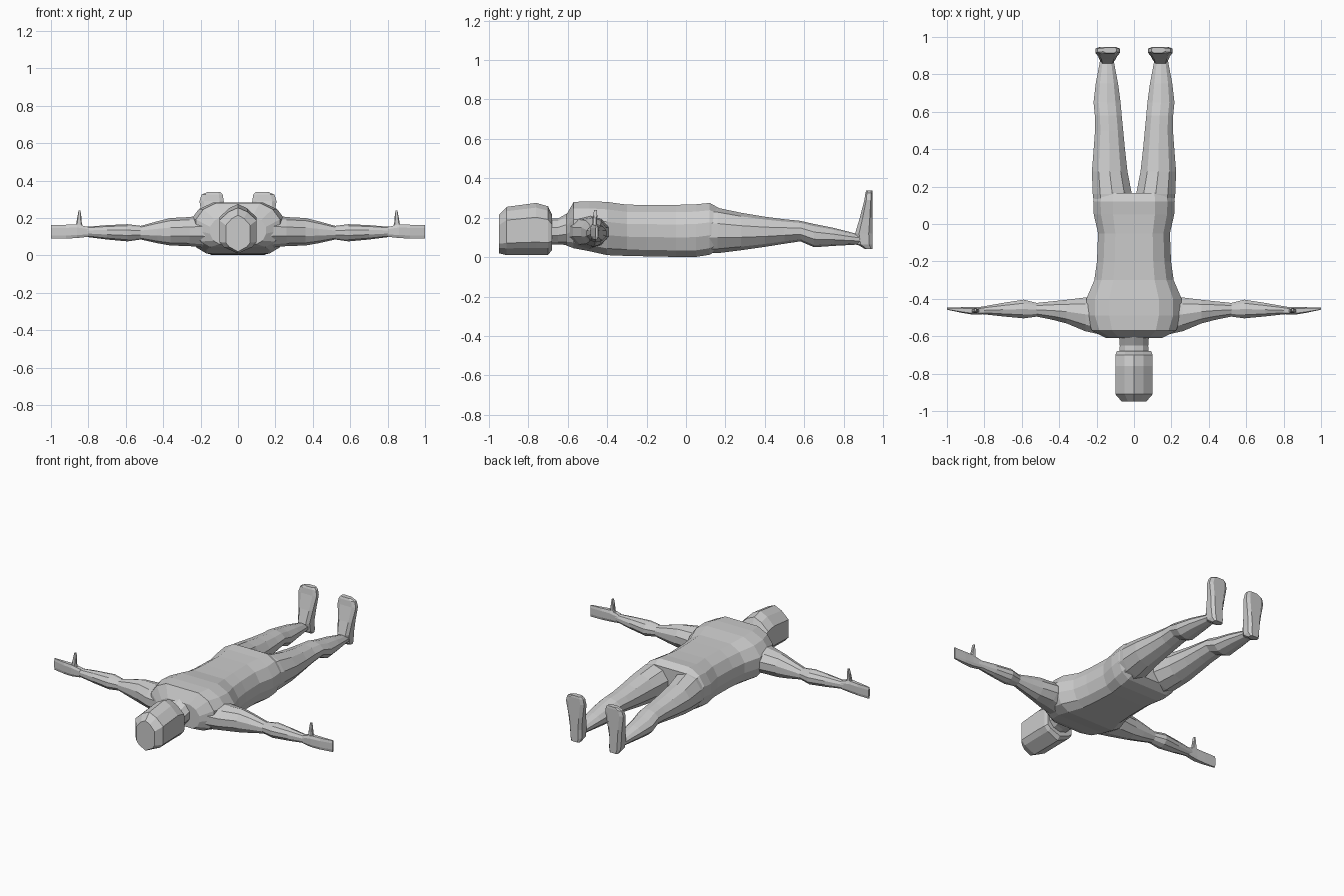
import bpy, bmesh
from math import cos, sin, pi

# half outlines (a, b) in unit box, from top centre to bottom centre
TORSO = [(0, 1), (.52, 1), (.82, .72), (1, .25), (1, -.25), (.88, -.75), (.66, -1), (0, -1)]
HEAD = [(0, 1), (.5, .82), (1, .45), (1, -.5), (.75, -.72), (0, -1)]
ROUND = [(sin(i * pi / 5), cos(i * pi / 5)) for i in range(6)]
BOXY = [(0, 1), (.65, 1), (1, .55), (1, -.55), (.65, -1), (0, -1)]


def loft(name, axis, half, sections, mirror=False):
    """Skin rings; each section is (position, a_min, a_max, b_min, b_max)."""
    outline = half + [(-a, b) for a, b in half[-2:0:-1]]
    bm = bmesh.new()
    rings = []
    for p, a0, a1, b0, b1 in sections:
        ring = []
        for u, v in outline:
            a = (a0 + a1) / 2 + u * (a1 - a0) / 2
            b = (b0 + b1) / 2 + v * (b1 - b0) / 2
            co = {'x': (p, a, b), 'y': (a, p, b), 'z': (a, b, p)}[axis]
            ring.append(bm.verts.new(co))
        rings.append(ring)
    n = len(outline)
    for r, s in zip(rings, rings[1:]):
        for i in range(n):
            j = (i + 1) % n
            bm.faces.new((r[i], r[j], s[j], s[i]))
    bm.faces.new(rings[0])
    bm.faces.new(rings[-1])
    bmesh.ops.recalc_face_normals(bm, faces=bm.faces)
    me = bpy.data.meshes.new(name)
    bm.to_mesh(me)
    bm.free()
    ob = bpy.data.objects.new(name, me)
    bpy.context.collection.objects.link(ob)
    if mirror:
        ob.modifiers.new("mirror", 'MIRROR').use_mirror_merge = False
    return ob


def sym(p, w, lo, hi):
    return (p, -w, w, lo, hi)


# torso, shoulders to crotch
loft("torso", 'y', TORSO, [
    sym(-.61, .15, .06, .21), sym(-.57, .225, .045, .28), sym(-.49, .255, .03, .283),
    sym(-.40, .255, .01, .28), sym(-.30, .212, .006, .266), sym(-.2, .198, .004, .265),
    sym(-.05, .192, .001, .265), sym(.05, .215, .001, .268), sym(.12, .218, .012, .275),
    sym(.165, .21, .04, .25)])

# head and neck
loft("head", 'y', HEAD, [
    sym(-.95, .065, .02, .215), sym(-.91, .1, .01, .255), sym(-.76, .1, .01, .275),
    sym(-.70, .1, .012, .258), sym(-.68, .092, .035, .215)])
loft("neck", 'y', ROUND, [
    sym(-.72, .082, .06, .2), sym(-.65, .08, .065, .195), sym(-.59, .085, .06, .23)])

# legs
loft("legs", 'y', ROUND, [
    (.08, .01, .215, .02, .25), (.16, .006, .226, .02, .25), (.28, .03, .23, .035, .225),
    (.40, .044, .22, .052, .205), (.50, .054, .212, .068, .192), (.58, .062, .213, .08, .184),
    (.65, .068, .22, .05, .168), (.75, .082, .208, .057, .148),
    (.86, .104, .186, .063, .12), (.92, .108, .178, .06, .115)], True)

# feet, heel to toe, soles facing +y
loft("feet", 'z', BOXY, [
    (.04, .108, .168, .91, .947), (.065, .098, .18, .868, .947), (.12, .1, .184, .858, .947),
    (.2, .09, .192, .882, .947), (.29, .076, .206, .905, .947),
    (.325, .082, .195, .91, .947), (.338, .094, .165, .915, .945)], True)

# arms and hands
loft("arms", 'x', ROUND, [
    (.16, -.60, -.39, .04, .22), (.26, -.578, -.388, .05, .205), (.36, -.535, -.402, .053, .2),
    (.43, -.516, -.41, .065, .183), (.52, -.497, -.42, .085, .158), (.59, -.507, -.402, .075, .167),
    (.70, -.496, -.42, .085, .162), (.82, -.482, -.442, .1, .152)], True)
loft("hands", 'x', BOXY, [
    (.80, -.482, -.443, .1, .152), (.86, -.485, -.445, .093, .166),
    (.92, -.475, -.445, .09, .164), (1.0, -.458, -.447, .09, .163)], True)
loft("thumbs", 'z', BOXY, [
    (.13, .815, .875, -.478, -.45), (.17, .835, .865, -.476, -.452),
    (.21, .838, .858, -.472, -.45), (.24, .842, .853, -.466, -.452)], True)
